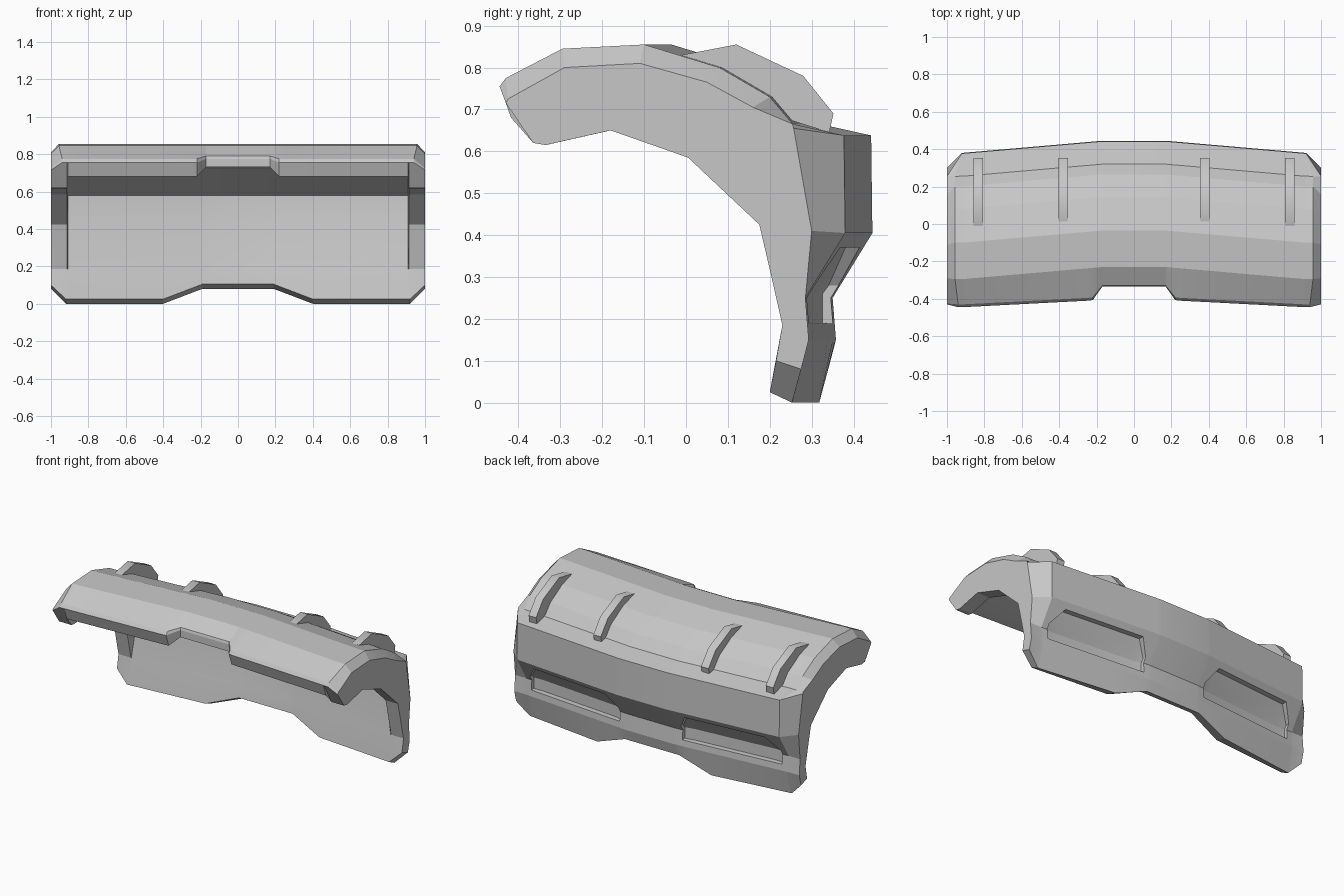
import bpy, bmesh

if "Cube" in bpy.data.objects:
    bpy.data.objects.remove(bpy.data.objects["Cube"])

grey = bpy.data.materials.new("plain_grey")
grey.use_nodes = True
grey.diffuse_color = (0.57, 0.57, 0.57, 1)
grey.node_tree.nodes["Principled BSDF"].inputs["Base Color"].default_value = (0.57, 0.57, 0.57, 1)


def ramp(x, start, end):
    return max(0.0, min(1.0, (end - abs(x)) / (end - start)))


def bow(x, start=0.17):
    return 0.065 * ramp(x, start, 0.92)


def loft(name, sections):
    """Skin a row of closed sections, each a list of (x, y, z), and cap both ends."""
    bm = bmesh.new()
    rings = [[bm.verts.new(p) for p in s] for s in sections]
    n = len(rings[0])
    for a, b in zip(rings, rings[1:]):
        for i in range(n):
            j = (i + 1) % n
            bm.faces.new((a[i], a[j], b[j], b[i]))
    bm.faces.new(rings[0])
    bm.faces.new(rings[-1])
    bmesh.ops.recalc_face_normals(bm, faces=bm.faces)
    mesh = bpy.data.meshes.new(name)
    bm.to_mesh(mesh)
    bm.free()
    mesh.materials.append(grey)
    ob = bpy.data.objects.new(name, mesh)
    bpy.context.collection.objects.link(ob)
    return ob


def smooth(ob, angle):
    bpy.ops.object.select_all(action="DESELECT")
    ob.select_set(True)
    bpy.context.view_layer.objects.active = ob
    bpy.ops.object.shade_smooth_by_angle(angle=angle)


# Side profiles (y, z): front lip, over the top, down the back
OUTER = [(-.445, .755), (-.43, .775), (-.295, .845), (-.10, .855), (.08, .80), (.20, .73),
         (.255, .665), (.377, .638), (.38, .405), (.285, .25), (.293, .15), (.253, 0)]
OUTER_END = [(-.43, .715), (-.425, .725), (-.29, .80), (-.11, .81), (.05, .765), (.16, .705),
             (.255, .665), (.257, .655), (.30, .41), (.285, .25), (.293, .15), (.275, .08)]
# Inside profiles, from the bottom edge back up to the lip
HOLLOW = [(.20, .025), (.23, .185), (.29, .425), (.30, .58), (.05, .72), (-.15, .755),
          (-.34, .69), (-.418, .68)]
FLANGE = [(.20, .025), (.23, .185), (.203, .305), (.175, .425), (.005, .585), (-.18, .65),
          (-.335, .615), (-.365, .62)]
FLANGE_END = [(.215, .10)] + FLANGE[1:]
# Raised middle of the lip
NOTCH = {0: (-.335, .775), 1: (-.33, .79), -1: (-.335, .73), -2: (-.28, .735)}


def middle(x, inner):
    pts = [[x, y + bow(x), z] for y, z in OUTER + inner]
    lift = 0.08 * ramp(x, 0.19, 0.40)
    last = len(OUTER) - 1
    pts[last][1] = OUTER[last][0] + bow(x, 0.40)
    for i, slope in ((last, .27), (last + 1, .19)):
        pts[i][1] += slope * lift
        pts[i][2] += lift
    for i in (0, 1, -1, -2):
        pts[i][1] -= 0.4 * bow(x)
        if x < 0.18:
            pts[i] = [x, *NOTCH[i]]
        elif x < 0.2:
            pts[i][0] = .22
    return pts


half = [middle(x, HOLLOW) for x in (0, .17, .19, .25, .40, .91)]
half.append(middle(.913, FLANGE))
shoulder = middle(.92, FLANGE)
for i in range(2, 7):
    shoulder[i][0] = .957
for i in (0, 1):
    shoulder[i][0] = .94
half.append(shoulder)
half.append([[1, y, z] for y, z in OUTER_END + FLANGE_END])
mirrored = [[[-x, y, z] for x, y, z in s] for s in reversed(half[1:])]
shell = loft("curved_shell", mirrored + half)

# Two long recesses in the lower back, with clipped upper corners
SLOT = [(.50, .37), (.325, .37), (.258, .26), (.258, .19), (.50, .18)]
SLOT_END = [(.50, .28), (.28, .28), (.265, .26), (.265, .19), (.50, .18)]
for side in (-1, 1):
    sections = []
    for x, profile in ((.22, SLOT_END), (.28, SLOT), (.81, SLOT), (.88, SLOT_END)):
        sections.append([(side * x, y + bow(x), z) for y, z in profile])
    cutter = loft("recess_cutter", sections)
    cutter.hide_render = True
    cut = shell.modifiers.new("recess", "BOOLEAN")
    cut.operation = "DIFFERENCE"
    cut.solver = "EXACT"
    cut.object = cutter
    bpy.context.view_layer.objects.active = shell
    bpy.ops.object.modifier_apply(modifier=cut.name)
    bpy.data.objects.remove(cutter)

# Smooth only the gentlest bends, keep the facets
smooth(shell, 0.2)

# Four raised ribs across the top
RIB = [(-.01, .83), (.12, .855), (.28, .78), (.352, .69), (.342, .645), (.20, .69), (0, .79)]
for label, x in (("right_outer", -.832), ("right_inner", -.378),
                 ("left_inner", .378), ("left_outer", .832)):
    rib = loft(label + "_rib", [[(x + d, y, z) for y, z in RIB] for d in (-.026, .026)])
    smooth(rib, 0.7)
